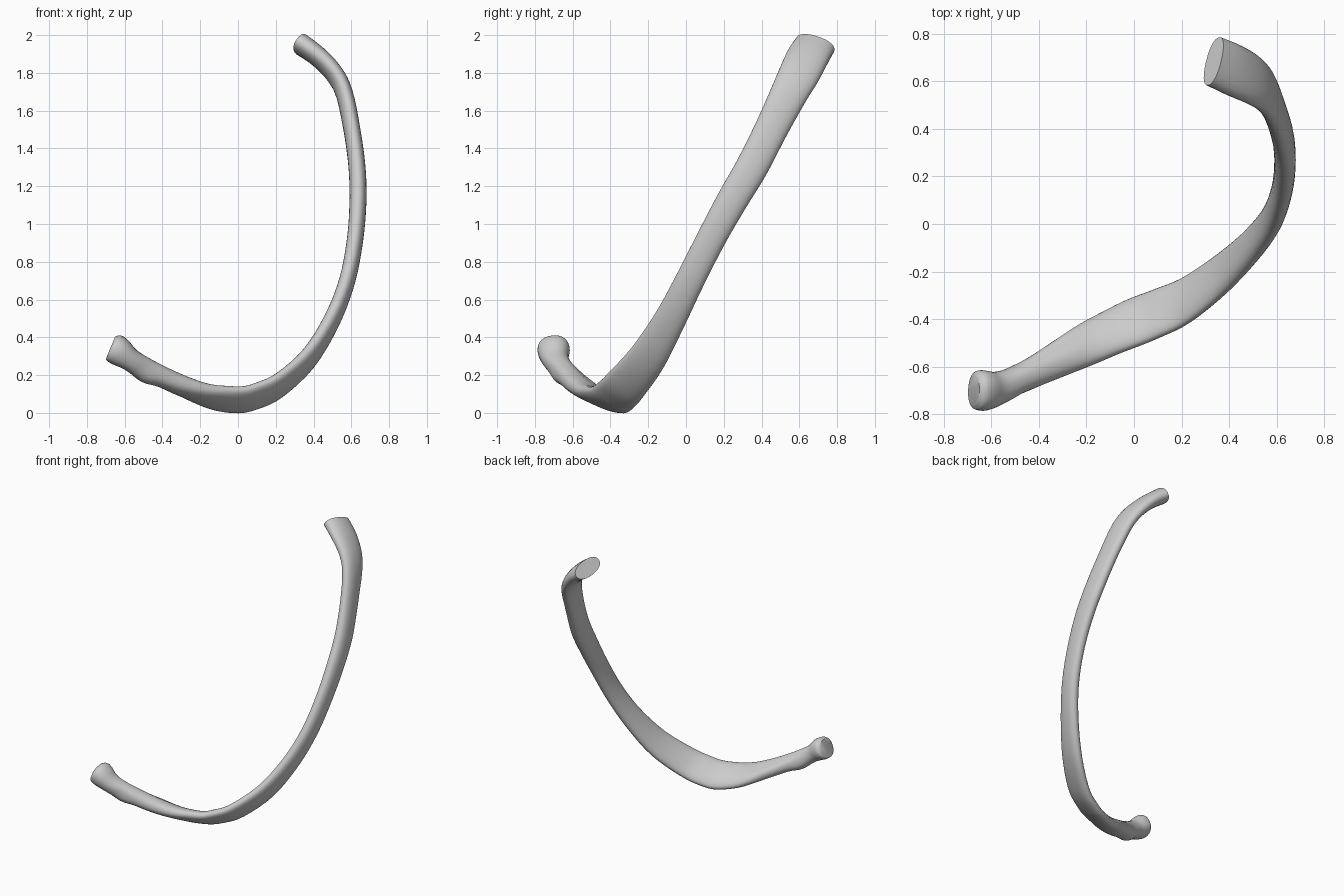
import bpy, bmesh, math
from mathutils import Vector

if "Cube" in bpy.data.objects:
    bpy.data.objects.remove(bpy.data.objects["Cube"])

bone = bpy.data.materials.new("bone grey")
bone.diffuse_color = (0.6, 0.6, 0.6, 1)
bone.use_nodes = True
bone.node_tree.nodes["Principled BSDF"].inputs["Base Color"].default_value = bone.diffuse_color

# Stations along the shaft: centre, half width, half thickness
STATIONS = [
    (0.335, 0.685, 1.95, .108, .056), (0.425, 0.645, 1.885, .112, .052),
    (0.51, 0.60, 1.795, .108, .048), (0.563, 0.545, 1.69, .098, .045),
    (0.603, 0.45, 1.5, .088, .044), (0.63, 0.348, 1.3, .086, .045),
    (0.635, 0.242, 1.12, .082, .045), (0.62, 0.132, 0.92, .077, .043),
    (0.578, 0.02, 0.7, .077, .042), (0.497, -0.087, 0.49, .084, .042),
    (0.375, -0.205, 0.29, .10, .042), (0.22, -0.32, 0.147, .112, .041),
    (0.10, -0.375, 0.09, .116, .041), (0, -0.415, 0.07, .114, .041),
    (-0.15, -0.483, 0.09, .098, .045), (-0.3, -0.56, 0.145, .078, .053),
    (-0.42, -0.622, 0.2, .064, .056), (-0.50, -0.66, 0.238, .060, .060),
    (-0.57, -0.69, 0.282, .070, .060), (-0.625, -0.70, 0.322, .084, .075),
    (-0.658, -0.70, 0.345, .082, .075), (-0.672, -0.70, 0.352, .062, .055),
]
SIDES, STEPS = 28, 4


def spline(a, b, c, d, t):
    """Smooth curve from b to c."""
    return 0.5 * (2*b + (c-a)*t + (2*a-5*b+4*c-d)*t*t + (3*b-a-3*c+d)*t**3)


# Resample the stations smoothly
n = len(STATIONS)
samples = []
for i in range(n - 1):
    quad = [STATIONS[max(0, min(n-1, i+k))] for k in (-1, 0, 1, 2)]
    for s in range(STEPS):
        samples.append([spline(*v, s / STEPS) for v in zip(*quad)])
samples.append(list(STATIONS[-1]))

# Rib shaft: flattened cross-section swept along the curve
bm = bmesh.new()
rings = []
for i, p in enumerate(samples):
    c, w, t = Vector(p[:3]), p[3], p[4]
    lo, hi = samples[max(0, i-2)], samples[min(len(samples)-1, i+2)]
    tangent = (Vector(hi[:3]) - Vector(lo[:3])).normalized()
    # Width axis turns towards y at both ends
    top = max(0, min(1, (c.z - 1.6) / 0.3))
    head = max(0, min(1, (-0.1 - c.x) / 0.5))
    axis = Vector((0, .87, -.5)).lerp(Vector((.1, .95, -.2)), top)
    axis = axis.lerp(Vector((.1, .98, .15)), head)
    axis = (axis - tangent * axis.dot(tangent)).normalized()
    depth = tangent.cross(axis)
    # Small tubercle under the neck and a groove on its inner face
    bump = math.exp(-((c.x + 0.47) / 0.05) ** 2)
    groove = math.exp(-((c.x + 0.33) / 0.12) ** 2) if c.z < 0.5 else 0
    ring = []
    for k in range(SIDES):
        a = 2 * math.pi * k / SIDES
        ca, sa = math.cos(a), math.sin(a)
        u = math.copysign(abs(ca) ** 0.9, ca) * w
        v = math.copysign(abs(sa) ** 0.9, sa) * t
        off = axis * u + depth * v
        if off.z < 0:
            off *= 1 + 0.22 * bump * max(0, -off.normalized().z)
        if off.y > 0 and off.z > 0:
            off *= 1 - 0.15 * groove * math.sin(2 * math.atan2(off.z, off.y)) ** 4
        ring.append(bm.verts.new(c + off))
    rings.append(ring)
for r0, r1 in zip(rings, rings[1:]):
    for k in range(SIDES):
        j = (k + 1) % SIDES
        bm.faces.new((r0[k], r0[j], r1[j], r1[k]))
# Cut end and head face
bm.faces.new(rings[0])
bm.faces.new(rings[-1])
bmesh.ops.recalc_face_normals(bm, faces=bm.faces[:])
mesh = bpy.data.meshes.new("rib_bone")
bm.to_mesh(mesh)
bm.free()
mesh.materials.append(bone)
rib = bpy.data.objects.new("rib_bone", mesh)
bpy.context.collection.objects.link(rib)
bpy.context.view_layer.objects.active = rib
rib.select_set(True)
bpy.ops.object.shade_smooth_by_angle(angle=math.radians(40))
